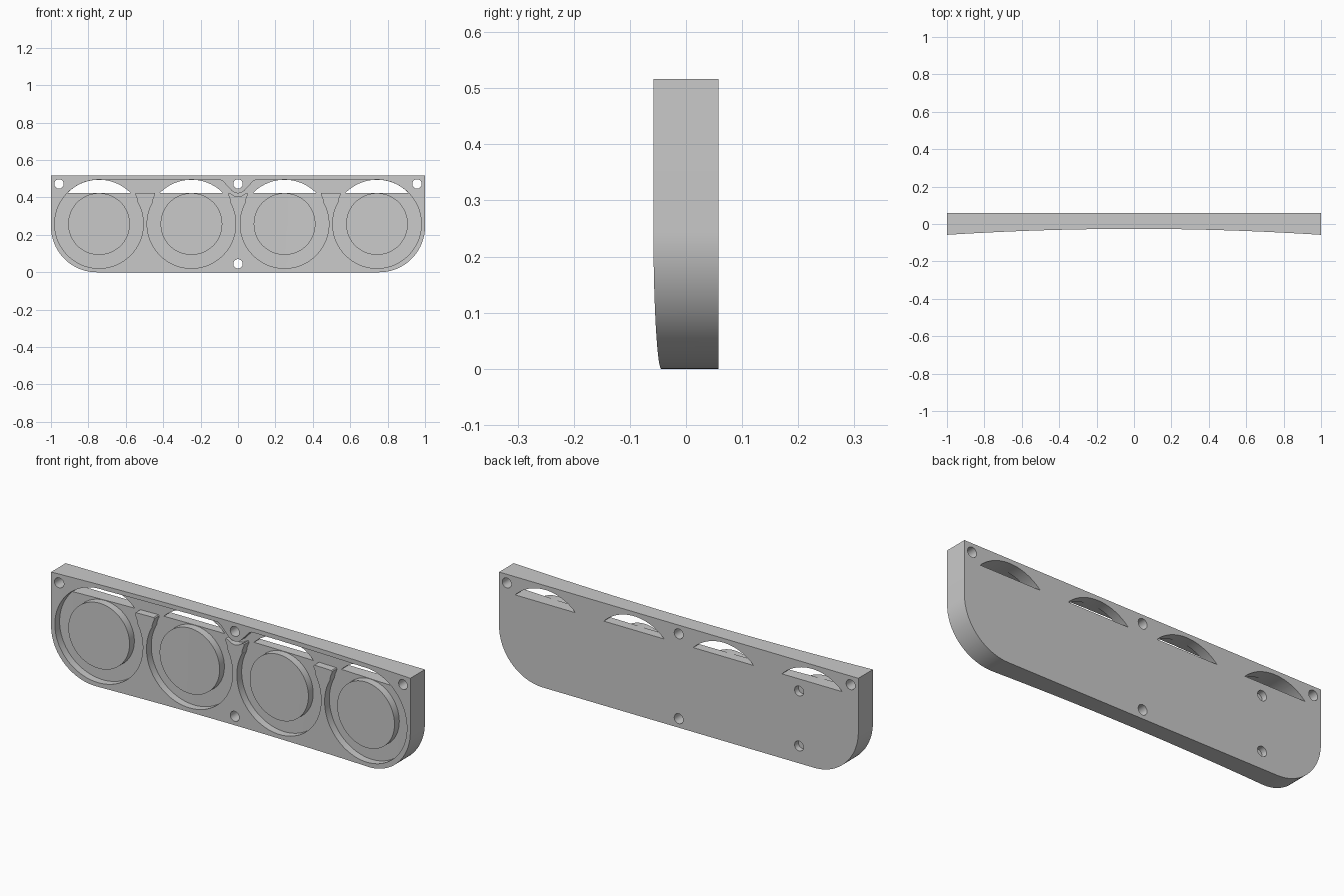
import bpy, bmesh
from math import sin, cos, radians

cube = bpy.data.objects.get("Cube")
if cube:
    bpy.data.objects.remove(cube, do_unlink=True)

grey = bpy.data.materials.new("plain grey")
grey.use_nodes = True
COLOUR = (0.59, 0.59, 0.59, 1)
grey.diffuse_color = COLOUR
grey.node_tree.nodes["Principled BSDF"].inputs["Base Color"].default_value = COLOUR

BACK, TOP, DEPTH = 0.058, 0.516, 0.038
MID_Z, RADIUS, DISC_RADIUS, CHORD = 0.258, 0.237, 0.165, 0.425
CENTRES = (-0.743, -0.249, 0.249, 0.743)


def arc(cx, cz, r, a0, a1, n):
    angles = [radians(a0 + (a1 - a0) * i / n) for i in range(n + 1)]
    return [(cx + r * cos(a), cz + r * sin(a)) for a in angles]


def circle(cx, cz, r, n=96):
    return arc(cx, cz, r, 0, 360, n)[:-1]


def prism(name, outline, lo, hi, upright=False):
    """Extrude an outline along y, or along z when upright."""
    bm = bmesh.new()
    place = (lambda u, v: (u, v, lo)) if upright else (lambda u, v: (u, lo, v))
    face = bm.faces.new([bm.verts.new(place(u, v)) for u, v in outline])
    out = bmesh.ops.extrude_face_region(bm, geom=[face])
    shift = (0, 0, hi - lo) if upright else (0, hi - lo, 0)
    moved = [g for g in out["geom"] if isinstance(g, bmesh.types.BMVert)]
    bmesh.ops.translate(bm, verts=moved, vec=shift)
    bmesh.ops.recalc_face_normals(bm, faces=bm.faces)
    mesh = bpy.data.meshes.new(name)
    bm.to_mesh(mesh)
    bm.free()
    mesh.materials.append(grey)
    obj = bpy.data.objects.new(name, mesh)
    bpy.context.collection.objects.link(obj)
    return obj


def front_space(offset):
    """Solid filling everything ahead of the hollow front curve, set back by offset."""
    xs = [-1.05 + 2.1 * i / 43 for i in range(44)]
    sweep = [(x, offset - 0.026 - 0.032 * x * x) for x in xs]
    return prism("front_space", sweep + [(1.05, -0.3), (-1.05, -0.3)], -0.1, 0.7, upright=True)


def combine(target, tool, operation="DIFFERENCE"):
    bpy.context.view_layer.objects.active = target
    mod = target.modifiers.new("combine", "BOOLEAN")
    mod.operation, mod.solver, mod.object = operation, "EXACT", tool
    bpy.ops.object.modifier_apply(modifier=mod.name)
    bpy.data.objects.remove(tool, do_unlink=True)


# Plate with two rounded lower corners
r = 0.245
outline = [(-1, TOP)] + arc(r - 1, r, r, 180, 270, 24)
outline += arc(1 - r, r, r, 270, 360, 24) + [(1, TOP)]
plate = prism("plate", outline, -0.1, BACK)

# Screw holes, and two blind holes in the back
for x, z in [(-0.957, 0.472), (0.957, 0.472), (0, 0.472), (0, 0.045)]:
    combine(plate, prism("hole_cutter", circle(x, z, 0.025, 32), -0.2, 0.2))
for z in (0.364, 0.087):
    combine(plate, prism("blind_cutter", circle(-0.67, z, 0.025, 32), BACK - 0.03, 0.2))

# Openings through to the back above each disc
for cx in CENTRES:
    segment = arc(cx, MID_Z, RADIUS - 0.0005, 44.8, 135.2, 32)
    combine(plate, prism("slot_cutter", segment, -0.2, 0.2))

# Hollow front
combine(plate, front_space(0))

# Channel over the pillars between pockets and under the centre boss
side = [(0.04, 0.37), (0.041, 0.385), (0.046, 0.4), (0.052, 0.412), (0.053, 0.42), (0.049, CHORD)]
low = [(0, 0.405), (0.02, 0.408), (0.036, 0.419)] + side[::-1]
low += [(0.496 - x, z) for x, z in side] + [(0.496 + x, z) for x, z in side[::-1]]
low += [(0.743, 0.37)]
high = [(0.743, 0.494), (0.095, 0.494), (0.08, 0.486)] + arc(0, 0.47, 0.048, -40, -90, 8)
half = low + high
channel = half + [(-x, z) for x, z in reversed(half[1:-1])]
recess = prism("recess_cutter", channel, -0.2, 0.2)

# Round pockets join the channel; a raised disc stays in each
for cx in CENTRES:
    combine(recess, prism("pocket", circle(cx, MID_Z, RADIUS), -0.21, 0.21), "UNION")
for cx in CENTRES:
    combine(recess, prism("disc", circle(cx, MID_Z, DISC_RADIUS), -0.3, 0.3))
combine(recess, front_space(DEPTH), "INTERSECT")
combine(plate, recess)

bpy.ops.object.select_all(action="DESELECT")
plate.select_set(True)
bpy.context.view_layer.objects.active = plate
bpy.ops.object.shade_smooth_by_angle(angle=radians(30))
